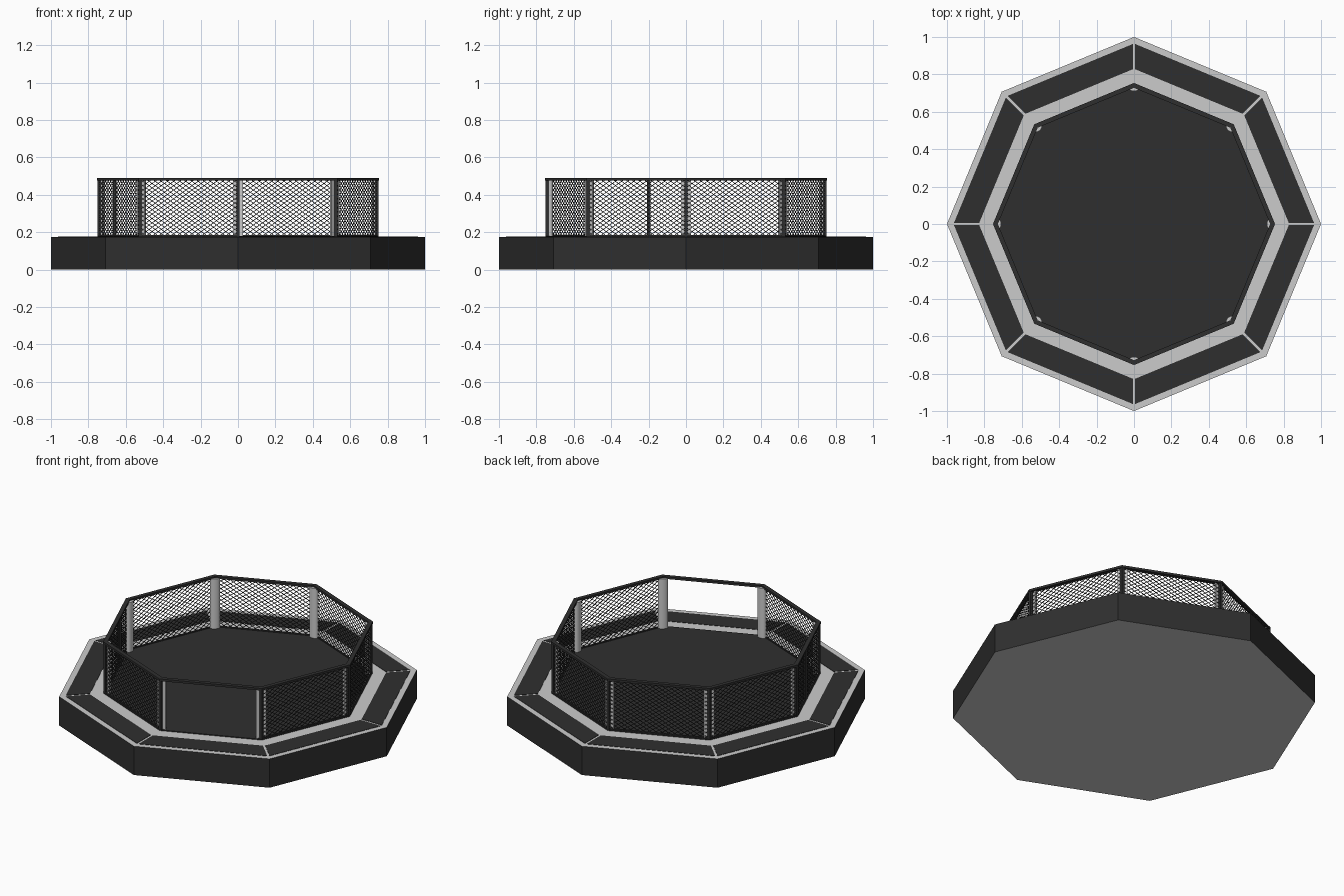
import bpy, bmesh
from math import cos, sin, pi
from mathutils import Vector, Matrix

if "Cube" in bpy.data.objects:
    bpy.data.objects.remove(bpy.data.objects["Cube"])

DECK, FLOOR, TOP, R = 0.175, 0.18, 0.49, 0.742


def material(name, v):
    m = bpy.data.materials.new(name)
    m.diffuse_color = (v, v, v, 1)
    m.use_nodes = True
    m.node_tree.nodes["Principled BSDF"].inputs["Base Color"].default_value = m.diffuse_color
    return m


black = material("black_vinyl", 0.028)
grey = material("grey_trim", 0.8)


def corner(i, r, z):
    a = i * pi / 4
    return Vector((r * cos(a), r * sin(a), z))


def finish(name, bm, *mats):
    bmesh.ops.recalc_face_normals(bm, faces=bm.faces)
    me = bpy.data.meshes.new(name)
    bm.to_mesh(me)
    bm.free()
    for m in mats:
        me.materials.append(m)
    ob = bpy.data.objects.new(name, me)
    bpy.context.collection.objects.link(ob)
    return ob


def prism(bm, pts, z0, z1):
    """Extrude a flat outline between two heights."""
    lo = [bm.verts.new((p[0], p[1], z0)) for p in pts]
    hi = [bm.verts.new((p[0], p[1], z1)) for p in pts]
    n = len(pts)
    faces = [bm.faces.new(lo[::-1]), bm.faces.new(hi)]
    for i in range(n):
        j = (i + 1) % n
        faces.append(bm.faces.new((lo[i], lo[j], hi[j], hi[i])))
    return faces


def bar(bm, p, q, w, h):
    """Box-section bar from p to q."""
    d = q - p
    m = (Matrix.Translation((p + q) / 2) @ d.to_track_quat('X', 'Z').to_matrix().to_4x4()
         @ Matrix.Diagonal((d.length, w, h, 1)))
    bmesh.ops.create_cube(bm, size=1, matrix=m)


# Octagonal platform: black skirt, grey top and underside
bm = bmesh.new()
for f in prism(bm, [corner(i, 1, 0) for i in range(8)], 0, DECK)[2:]:
    f.material_index = 1
finish("platform", bm, grey, black)

# Black walkway panels, separated by grey seams at the corners
bm = bmesh.new()
for i in range(8):
    pts = [corner(i, .83, 0), corner(i, .965, 0), corner(i + 1, .965, 0), corner(i + 1, .83, 0)]
    t = (pts[2] - pts[1]).normalized() * 0.007
    prism(bm, [pts[0] + t, pts[1] + t, pts[2] - t, pts[3] - t], DECK - .01, DECK + .002)
finish("walkway_panels", bm, black)

# Fighting floor
bm = bmesh.new()
prism(bm, [corner(i, .752, 0) for i in range(8)], DECK - .01, FLOOR)
finish("cage_floor", bm, black)

# Continuous mitred top rail
bm = bmesh.new()
for i in range(8):
    loops = []
    for k in (i, i + 1):
        loops.append([bm.verts.new(corner(k, r, z)) for r, z in
                      ((.728, TOP - .013), (.754, TOP - .013), (.754, TOP), (.728, TOP))])
    for j in range(4):
        k = (j + 1) % 4
        bm.faces.new((loops[0][j], loops[0][k], loops[1][k], loops[1][j]))
bmesh.ops.remove_doubles(bm, verts=bm.verts, dist=1e-5)
finish("top_rail", bm, black)

# Corner posts and the gate post
bm = bmesh.new()
for i in range(8):
    bar(bm, corner(i, R, FLOOR), corner(i, R, TOP - .005), .016, .016)
gate = corner(4, R, 0).lerp(corner(5, R, 0), .38)
bar(bm, gate + Vector((0, 0, FLOOR)), gate + Vector((0, 0, TOP - .005)), .02, .02)
finish("fence_posts", bm, black)

# Chain-link panels; the front right bay (index 6) is the open entrance
U, V = 16, 13
for i in [k for k in range(8) if k != 6]:
    bm = bmesh.new()
    a, b = corner(i, R, FLOOR), corner(i + 1, R, FLOOR)
    rise = Vector((0, 0, TOP - .006 - FLOOR))

    def at(u, v):
        return a + (b - a) * (u / U) + rise * (v / V)
    for k in range(1 - V, U):
        u0, u1 = max(0, k), min(U, k + V)
        bar(bm, at(u0, u0 - k), at(u1, u1 - k), .003, .003)
        bar(bm, at(U - u0, u0 - k), at(U - u1, u1 - k), .003, .003)
    bar(bm, at(0, .1), at(U, .1), .008, .008)
    finish(f"chain_link_{i + 1}", bm, black)

# Rounded grey pads inside each corner
for i in range(8):
    bm = bmesh.new()
    out, side = corner(i, 1, 0), corner(i + 2, 1, 0)
    c = out * .734
    pts = []
    for s in range(13):
        t = pi * s / 12
        pts.append(c + side * (.028 * cos(t)) - out * (.024 * sin(t) ** .7))
    prism(bm, pts, FLOOR, TOP - .008)
    ob = finish(f"corner_pad_{i + 1}", bm, grey)
    bpy.ops.object.select_all(action='DESELECT')
    ob.select_set(True)
    bpy.context.view_layer.objects.active = ob
    bpy.ops.object.shade_smooth_by_angle()
